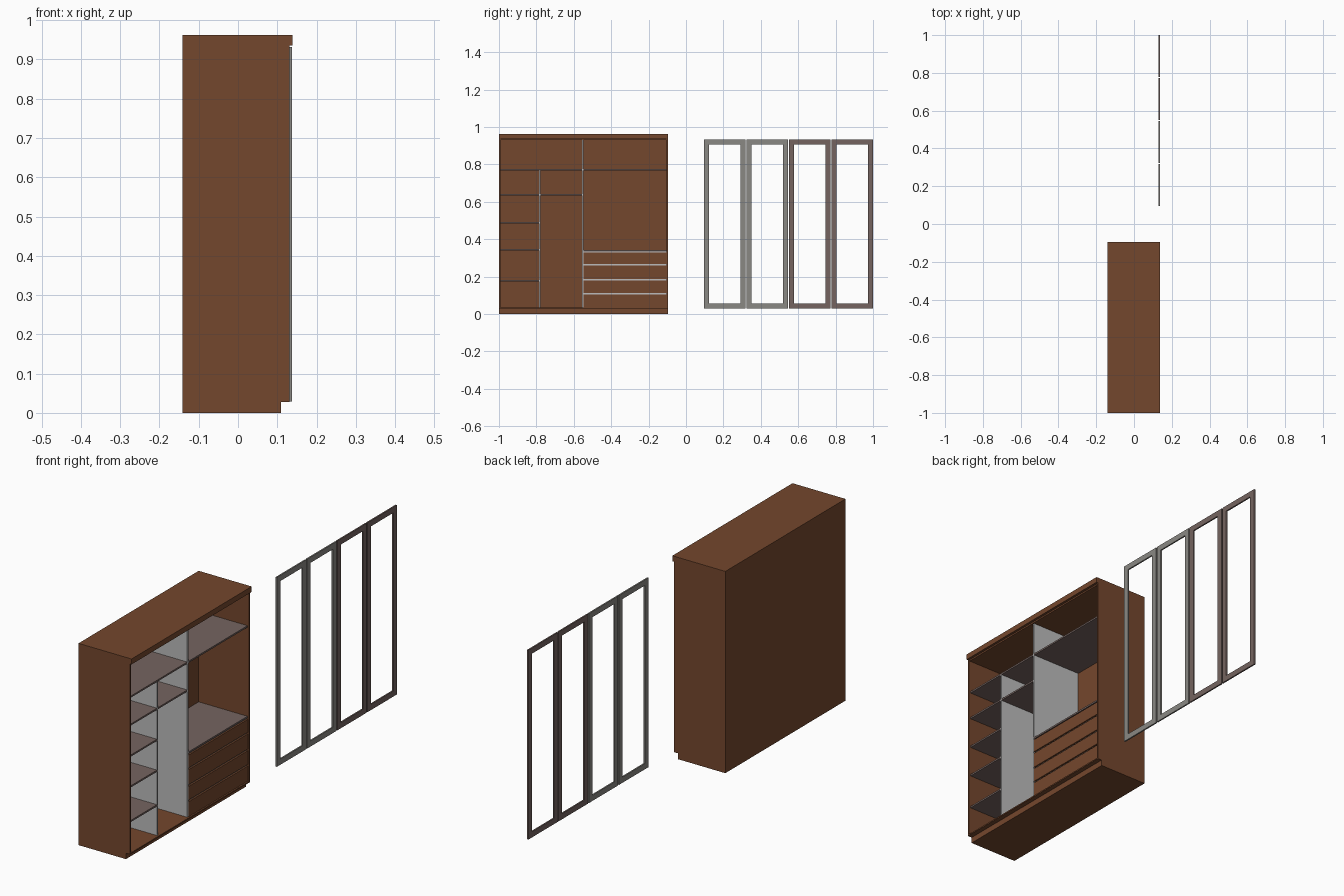
import bpy
import bmesh

if "Cube" in bpy.data.objects:
    bpy.data.objects.remove(bpy.data.objects["Cube"])


def material(name, r, g, b):
    def lin(c):
        c /= 255
        return c / 12.92 if c <= 0.04045 else ((c + 0.055) / 1.055) ** 2.4
    m = bpy.data.materials.new(name)
    m.diffuse_color = (lin(r), lin(g), lin(b), 1)
    m.use_nodes = True
    m.node_tree.nodes["Principled BSDF"].inputs["Base Color"].default_value = m.diffuse_color
    return m


WOOD = material("brown wood", 116, 71, 45)
GREY = material("light grey board", 188, 188, 188)
SHELF = material("taupe board", 117, 100, 96)
METAL = material("grey door frame", 138, 136, 131)


def boxes(name, mat, spans):
    """One object made of axis-aligned boxes (x0, x1, y0, y1, z0, z1)."""
    bm = bmesh.new()
    for x0, x1, y0, y1, z0, z1 in spans:
        for v in bmesh.ops.create_cube(bm, size=1)["verts"]:
            v.co.x = x1 if v.co.x > 0 else x0
            v.co.y = y1 if v.co.y > 0 else y0
            v.co.z = z1 if v.co.z > 0 else z0
    me = bpy.data.meshes.new(name)
    bm.to_mesh(me)
    bm.free()
    me.materials.append(mat)
    ob = bpy.data.objects.new(name, me)
    bpy.context.collection.objects.link(ob)
    return ob


# Overall limits: the wardrobe opens toward +x
B, F = -0.141, 0.131          # back and front of the carcass
L, R = -1.0, -0.095           # left and right ends
T = 0.008                     # board thickness
MID, SUB = -0.553, -0.781     # divider positions

# Carcass
boxes("plinth", WOOD, [(B, 0.109, L, R, 0, 0.028)])
boxes("floor_panel", WOOD, [(B, F, L, R, 0.028, 0.034)])
for name, y in (("left_side", L), ("right_side", R - T)):
    boxes(name, WOOD, [(B, F, y, y + T, 0.034, 0.936)])
boxes("back_panel", WOOD, [(B, B + 0.006, L + T, R - T, 0.034, 0.936)])
boxes("ceiling_panel", WOOD, [(B + 0.006, F - 0.004, L + T, R - T, 0.929, 0.936)])
boxes("top_board", WOOD, [(B, 0.1385, L, R, 0.936, 0.962)])

# Upright dividers
XB, XF = B + 0.006, 0.122
boxes("main_divider", GREY, [(XB, XF, MID - T / 2, MID + T / 2, 0.034, 0.929)])
boxes("small_divider", GREY, [(XB, XF, SUB - T / 2, SUB + T / 2, 0.034, 0.766)])


# Shelves
def shelf(name, y0, y1, z):
    boxes(name, SHELF, [(XB, XF, y0, y1, z - T / 2, z + T / 2)])


h = T / 2
shelf("upper_left_shelf", L + T, MID - h, 0.77)
shelf("upper_right_shelf", MID + h, R - T, 0.77)
shelf("hanging_shelf", SUB + h, MID - h, 0.637)
for i, z in enumerate((0.637, 0.489, 0.342, 0.177)):
    shelf(f"narrow_shelf_{i + 1}", L + T, SUB - h, z)
shelf("drawer_top_shelf", MID + h, R - T, 0.338)

# Drawers: wooden fronts with the light box showing in the gaps
boxes("drawer_box", GREY, [(XB, 0.116, MID + h, R - T, 0.034, 0.334)])
for i, (z0, z1) in enumerate(((0.034, 0.105), (0.113, 0.178), (0.186, 0.258), (0.266, 0.328))):
    boxes(f"drawer_front_{i + 1}", WOOD, [(0.116, 0.124, MID + h, R - T, z0, z1)])

# Open door frames standing beside the wardrobe
W, Z0, Z1 = 0.027, 0.029, 0.932
for i, y0 in enumerate((0.096, 0.3235, 0.551, 0.7785)):
    y1 = y0 + 0.2215
    boxes(f"door_frame_{i + 1}", METAL if i < 2 else SHELF, [
        (F, 0.138, y0, y0 + W, Z0, Z1),
        (F, 0.138, y1 - W, y1, Z0, Z1),
        (F, 0.138, y0 + W, y1 - W, Z0, Z0 + W),
        (F, 0.138, y0 + W, y1 - W, Z1 - W, Z1)])
